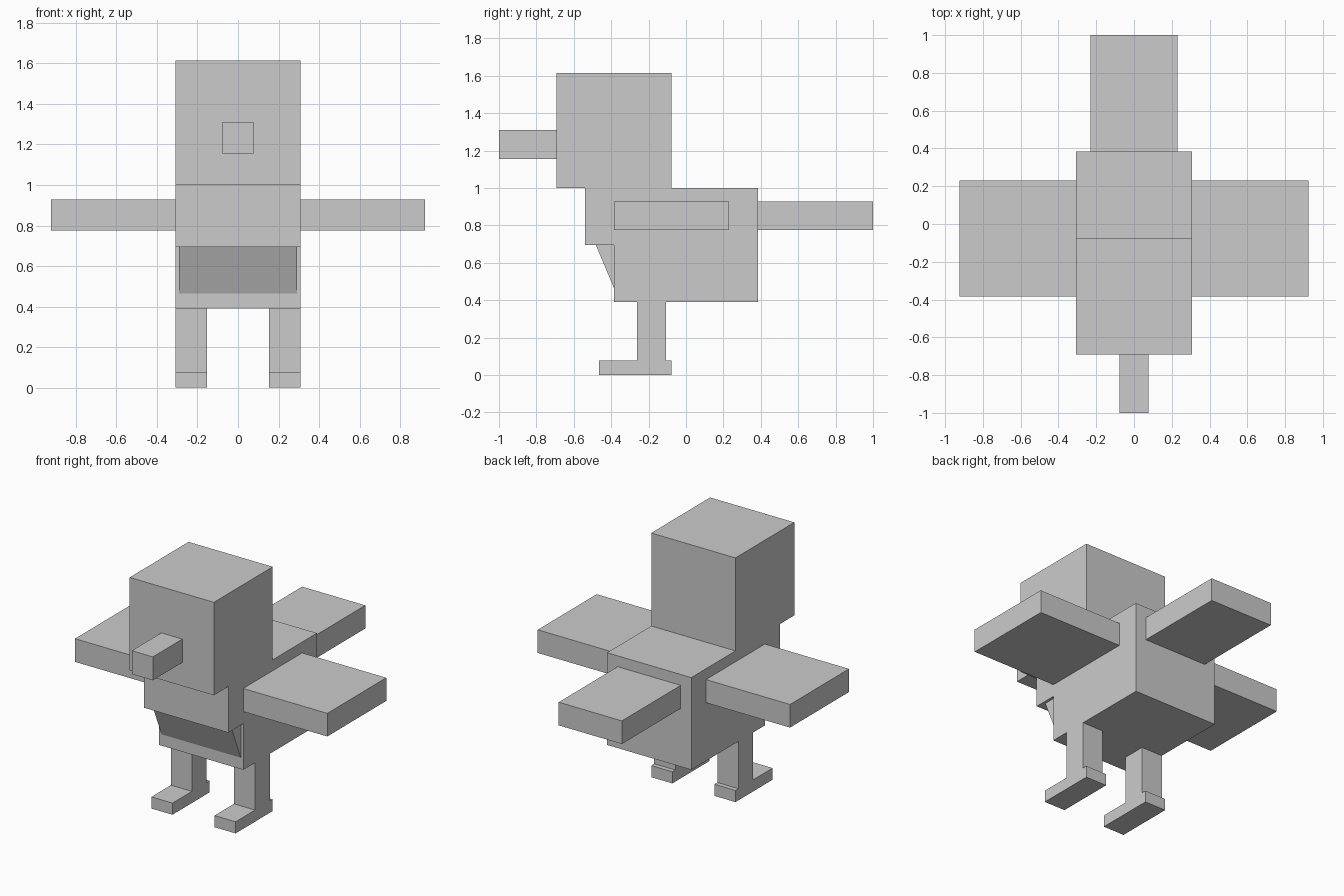
import bpy
import bmesh

if "Cube" in bpy.data.objects:
    bpy.data.objects.remove(bpy.data.objects["Cube"])

grey = bpy.data.materials.new("light grey")
grey.diffuse_color = (0.6, 0.6, 0.6, 1)
grey.use_nodes = True
grey.node_tree.nodes["Principled BSDF"].inputs["Base Color"].default_value = grey.diffuse_color


def prism(name, profile, x0, x1):
    """Extrude a (y, z) outline along x."""
    bm = bmesh.new()
    face = bm.faces.new([bm.verts.new((x0, y, z)) for y, z in profile])
    out = bmesh.ops.extrude_face_region(bm, geom=[face])
    moved = [g for g in out["geom"] if isinstance(g, bmesh.types.BMVert)]
    bmesh.ops.translate(bm, verts=moved, vec=(x1 - x0, 0, 0))
    bmesh.ops.recalc_face_normals(bm, faces=bm.faces)
    mesh = bpy.data.meshes.new(name)
    bm.to_mesh(mesh)
    bm.free()
    mesh.materials.append(grey)
    obj = bpy.data.objects.new(name, mesh)
    bpy.context.collection.objects.link(obj)
    return obj


def box(name, x, y, z):
    """Box from (min, max) ranges on each axis."""
    return prism(name, [(y[0], z[0]), (y[1], z[0]), (y[1], z[1]), (y[0], z[1])], *x)


# Torso, chest and sloped belly
box("body", (-0.308, 0.308), (-0.385, 0.385), (0.39, 1.0))
box("chest", (-0.308, 0.308), (-0.54, -0.385), (0.695, 1.0))
prism("belly_slope", [(-0.482, 0.695), (-0.385, 0.465), (-0.385, 0.695)], -0.29, 0.29)

# Head and beak
box("head", (-0.308, 0.308), (-0.692, -0.077), (1.0, 1.615))
box("beak", (-0.077, 0.077), (-1.0, -0.692), (1.155, 1.31))

# Tail
box("tail", (-0.231, 0.231), (0.385, 1.0), (0.775, 0.928))

# Wings, legs and feet on both sides
for side, s in (("left", -1), ("right", 1)):
    wing = sorted((s * 0.308, s * 0.923))
    limb = sorted((s * 0.154, s * 0.308))
    box(side + "_wing", wing, (-0.385, 0.231), (0.775, 0.928))
    box(side + "_leg", limb, (-0.262, -0.108), (0.077, 0.39))
    box(side + "_foot", limb, (-0.465, -0.077), (0.0, 0.077))
